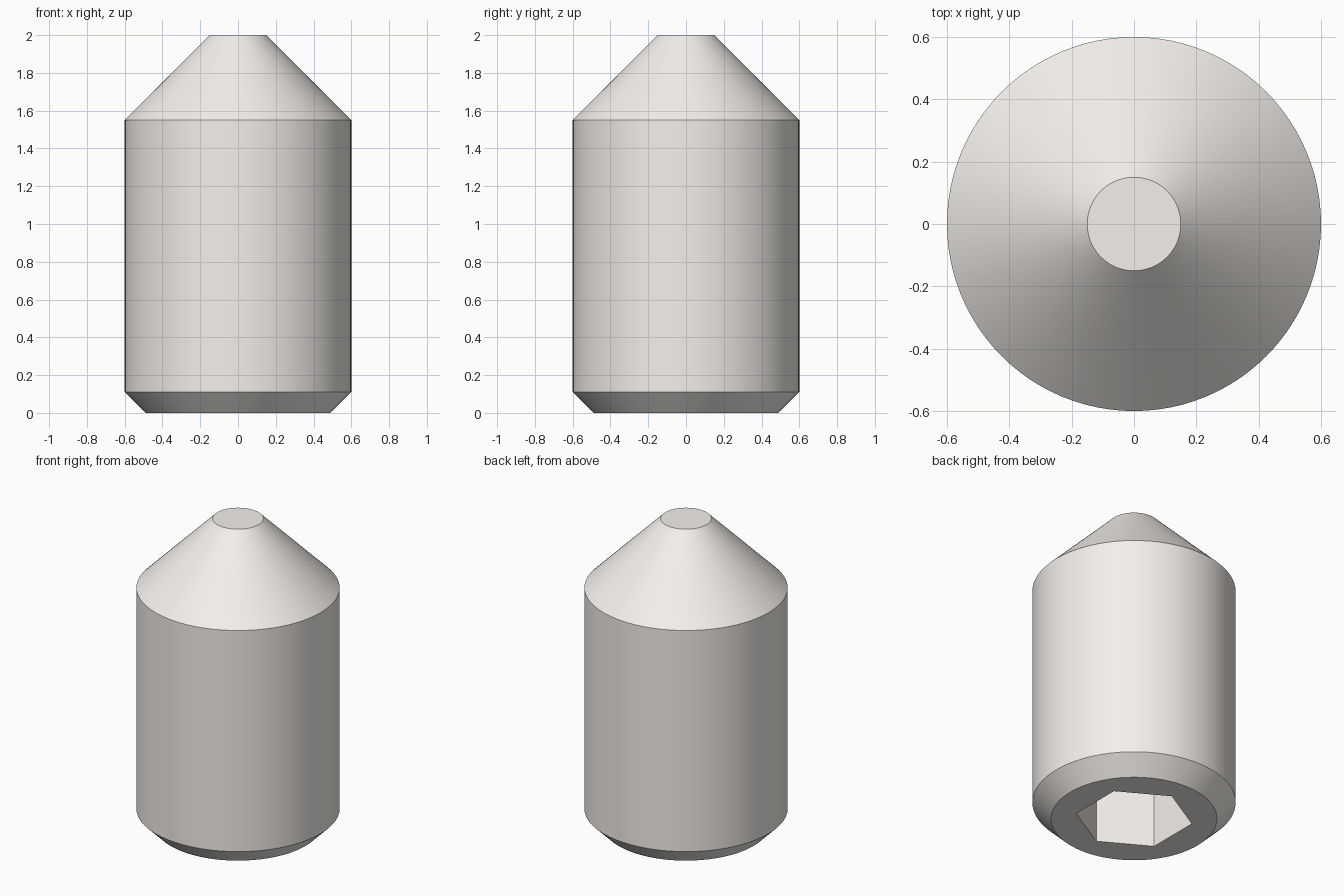
import bpy, bmesh, math

if "Cube" in bpy.data.objects:
    bpy.data.objects.remove(bpy.data.objects["Cube"])

SEGS = 96
HEX_R = 0.6 / math.sqrt(3)   # 0.6 across flats
DEPTH = 0.7


def add_object(name, bm):
    bmesh.ops.recalc_face_normals(bm, faces=bm.faces)
    mesh = bpy.data.meshes.new(name)
    bm.to_mesh(mesh)
    bm.free()
    obj = bpy.data.objects.new(name, mesh)
    bpy.context.collection.objects.link(obj)
    return obj


def stack(bm, sides, profile, turn=0.0):
    """Closed solid from (radius, z) rings, capped at both ends."""
    rings = [[bm.verts.new((r * math.cos(turn + math.tau * i / sides),
                            r * math.sin(turn + math.tau * i / sides), z))
              for i in range(sides)] for r, z in profile]
    for a, b in zip(rings, rings[1:]):
        for i in range(sides):
            j = (i + 1) % sides
            bm.faces.new((a[i], a[j], b[j], b[i]))
    bm.faces.new(rings[0][::-1])
    bm.faces.new(rings[-1])


# Pale warm metal
steel = bpy.data.materials.new("pale_steel")
steel.diffuse_color = (0.91, 0.87, 0.83, 1)
steel.use_nodes = True
steel.node_tree.nodes["Principled BSDF"].inputs["Base Color"].default_value = steel.diffuse_color

# Screw body: chamfered foot, straight barrel, cone with flat tip
bm = bmesh.new()
stack(bm, SEGS, [(0.49, 0), (0.6, 0.11), (0.6, 1.55), (0.15, 2)])
body = add_object("set_screw_body", bm)
body.data.materials.append(steel)

# Hexagonal key socket cut into the underside
bm = bmesh.new()
stack(bm, 6, [(HEX_R, -0.2), (HEX_R, DEPTH)], math.radians(30))
cutter = add_object("socket_cutter", bm)
cutter.data.materials.append(steel)
cutter.hide_render = True
cutter.hide_set(True)

cut = body.modifiers.new("hex_socket", 'BOOLEAN')
cut.operation = 'DIFFERENCE'
cut.solver = 'EXACT'
cut.object = cutter

# Apply the cut, then smooth the round walls and keep the edges sharp
bpy.context.view_layer.objects.active = body
body.select_set(True)
bpy.ops.object.modifier_apply(modifier=cut.name)
bpy.ops.object.shade_smooth_by_angle(angle=math.radians(30))
bpy.data.objects.remove(cutter)
